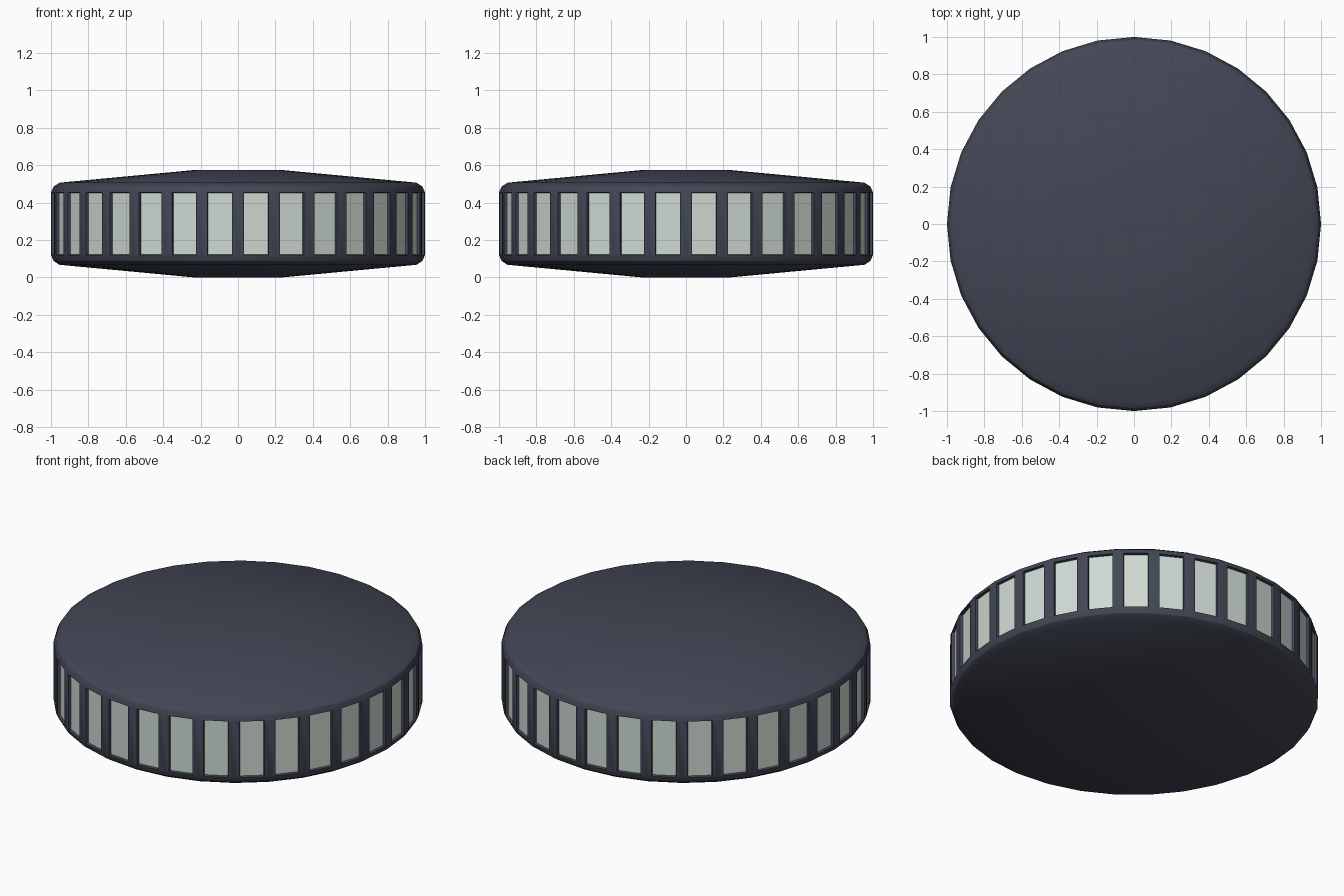
import bpy, bmesh, math

if "Cube" in bpy.data.objects:
    bpy.data.objects.remove(bpy.data.objects["Cube"])

N = 32          # sides around the disc


def colour(name, rgb):
    m = bpy.data.materials.new(name)
    m.diffuse_color = (*rgb, 1)
    m.use_nodes = True
    m.node_tree.nodes["Principled BSDF"].inputs["Base Color"].default_value = m.diffuse_color
    return m


def finish(bm, name, mats):
    bmesh.ops.recalc_face_normals(bm, faces=bm.faces[:])
    me = bpy.data.meshes.new(name)
    bm.to_mesh(me)
    bm.free()
    ob = bpy.data.objects.new(name, me)
    bpy.context.collection.objects.link(ob)
    for m in mats:
        me.materials.append(m)
    bpy.context.view_layer.objects.active = ob
    ob.select_set(True)
    bpy.ops.object.shade_smooth_by_angle(angle=math.radians(30))
    ob.select_set(False)
    return ob


dark = colour("dark_casing", (0.055, 0.062, 0.09))
pale = colour("pale_panel", (0.62, 0.70, 0.65))

# Disc: revolved profile with shallow domed caps and a chamfered rim
profile = [(0.23, 0), (0.955, 0.068), (0.985, 0.088), (1, 0.12),
           (1, 0.455), (0.985, 0.487), (0.955, 0.507), (0.23, 0.575)]
bm = bmesh.new()
rings = [[bm.verts.new((r * math.cos(2 * math.pi * i / N),
                        r * math.sin(2 * math.pi * i / N), z))
          for i in range(N)] for r, z in profile]
walls = []
for k in range(len(rings) - 1):
    a, b = rings[k], rings[k + 1]
    for i in range(N):
        j = (i + 1) % N
        f = bm.faces.new((a[i], a[j], b[j], b[i]))
        if k == 3:
            walls.append(f)
bm.faces.new(rings[0][::-1])
bm.faces.new(rings[-1])
bmesh.ops.recalc_face_normals(bm, faces=bm.faces[:])

# Recessed pockets: shrink a window in every wall, then sink it
bmesh.ops.inset_individual(bm, faces=walls, thickness=0.001)
H, W = 0.167, 0.067
for f in walls:
    c = f.calc_center_median()
    side = f.normal.cross((0, 0, 1)).normalized()
    for v in f.verts:
        s = 1 if (v.co - c).dot(side) > 0 else -1
        t = 1 if v.co.z > c.z else -1
        v.co = c + side * s * W
        v.co.z = c.z + t * H
res = bmesh.ops.inset_individual(bm, faces=walls, thickness=0.004, depth=-0.015)
for f in walls:
    f.material_index = 1
finish(bm, "panelled_disc", [dark, pale])
